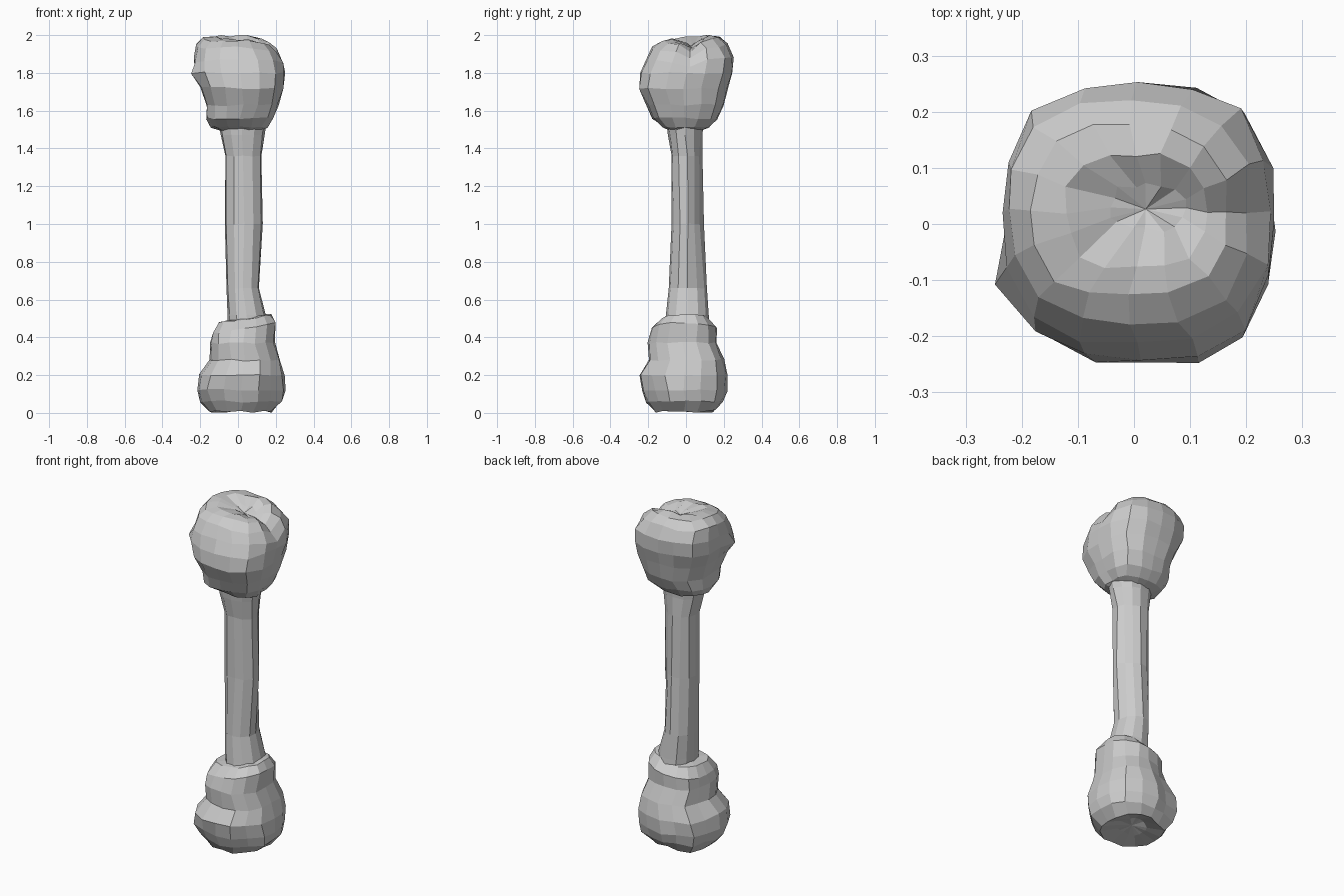
import bpy, bmesh, random
from math import cos, sin, exp, pi, radians

random.seed(4)


def loft(name, rings, sides, power, deform=None, jitter=0.0):
    """Skin stacked rounded-square rings given as (z, xmin, xmax, ymin, ymax)."""
    bm = bmesh.new()
    loops = []

    def place(x, y, z, a):
        if deform:
            x, y, z = deform(x, y, z, a)
        j = [random.uniform(-jitter, jitter) for _ in range(3)]
        return bm.verts.new((x + j[0], y + j[1], max(0, min(2, z + j[2]))))

    for z, x0, x1, y0, y1 in rings:
        loop = []
        for i in range(sides):
            a = 2 * pi * i / sides
            c, s = cos(a), sin(a)
            r = (abs(c) ** power + abs(s) ** power) ** (-1 / power)
            loop.append(place((x0 + x1) / 2 + c * r * (x1 - x0) / 2,
                              (y0 + y1) / 2 + s * r * (y1 - y0) / 2, z, a))
        loops.append(loop)
    for lo, hi in zip(loops, loops[1:]):
        for i in range(sides):
            k = (i + 1) % sides
            bm.faces.new((lo[i], lo[k], hi[k], hi[i]))
    # Close both ends with a fan around a centre point
    for loop, (z, x0, x1, y0, y1) in ((loops[0], rings[0]), (loops[-1], rings[-1])):
        tip = place((x0 + x1) / 2, (y0 + y1) / 2, z, 0)
        for i in range(sides):
            bm.faces.new((loop[i], loop[(i + 1) % sides], tip))
    bmesh.ops.recalc_face_normals(bm, faces=bm.faces)
    me = bpy.data.meshes.new(name)
    bm.to_mesh(me)
    bm.free()
    ob = bpy.data.objects.new(name, me)
    bpy.context.collection.objects.link(ob)
    return ob


def bump(v, centre, width):
    return exp(-((v - centre) / width) ** 2)


def angle_bump(a, degrees, width):
    d = (a - radians(degrees) + pi) % (2 * pi) - pi
    return exp(-(d / radians(width)) ** 2)


# Upper knuckle: two lobes split by a groove running across the top
def upper_shape(x, y, z, a):
    if z > 1.86:
        z -= 0.06 * bump(y, 0.03, 0.05) * min(1, max(0, (x + 0.10) / 0.1))
        z -= 0.025 * bump(y, -0.1, 0.1)
        z -= 0.12 * max(0, x - 0.05) * (z - 1.86) / 0.1
    k = 1 + 0.09 * angle_bump(a, 203, 12) * bump(z, 1.79, 0.06)
    return x * k, y * k, z


loft("upper_knuckle", [
    (1.485, -0.07, 0.08, -0.06, 0.05),
    (1.515, -0.14, 0.155, -0.125, 0.12),
    (1.56, -0.165, 0.19, -0.18, 0.17),
    (1.63, -0.165, 0.215, -0.208, 0.197),
    (1.72, -0.195, 0.24, -0.25, 0.22),
    (1.80, -0.23, 0.252, -0.238, 0.243),
    (1.88, -0.232, 0.24, -0.212, 0.25),
    (1.95, -0.22, 0.205, -0.175, 0.22),
    (1.99, -0.18, 0.165, -0.13, 0.175),
    (2.0, -0.12, 0.125, -0.08, 0.125),
    (2.0, -0.04, 0.09, -0.01, 0.07),
], 16, 2.9, upper_shape, 0.006)


# Lower knuckle: waisted, tilted top, creases between rounded lobes
def lower_shape(x, y, z, a):
    k = 1.0
    for deg in (112.5, 157.5, 315):
        k -= 0.10 * angle_bump(a, deg, 10) * bump(z, 0.16, 0.2)
    if z > 0.42:
        z += 0.16 * (x - 0.08)
    if z < 0.05:
        z += 0.03 * bump(x, 0.03, 0.07) * bump(y, 0.06, 0.12)
    return x * k, y * k, z


loft("lower_knuckle", [
    (0.02, -0.06, 0.09, -0.07, 0.07),
    (0.005, -0.15, 0.18, -0.165, 0.155),
    (0.06, -0.195, 0.238, -0.205, 0.195),
    (0.12, -0.217, 0.25, -0.23, 0.215),
    (0.20, -0.20, 0.243, -0.247, 0.224),
    (0.28, -0.145, 0.225, -0.20, 0.197),
    (0.37, -0.142, 0.195, -0.20, 0.158),
    (0.455, -0.135, 0.20, -0.18, 0.16),
    (0.505, -0.10, 0.172, -0.13, 0.115),
    (0.512, -0.05, 0.11, -0.07, 0.07),
], 16, 2.7, lower_shape, 0.006)


# Shaft: slim, hollowed on the back right, flared where it meets each knuckle
def shaft_shape(x, y, z, a):
    mid = bump(z, 1.1, 0.35)
    k = 1 - 0.24 * angle_bump(a, 45, 30) * mid + 0.12 * angle_bump(a, 225, 30) * mid
    return x * k, y * k, z


loft("shaft", [
    (0.42, -0.055, 0.17, -0.115, 0.125),
    (0.52, -0.055, 0.145, -0.108, 0.118),
    (0.66, -0.06, 0.112, -0.092, 0.11),
    (1.00, -0.068, 0.132, -0.075, 0.098),
    (1.36, -0.068, 0.125, -0.077, 0.09),
    (1.47, -0.093, 0.14, -0.095, 0.088),
    (1.60, -0.115, 0.16, -0.11, 0.095),
], 12, 2.3, shaft_shape, 0.003)
